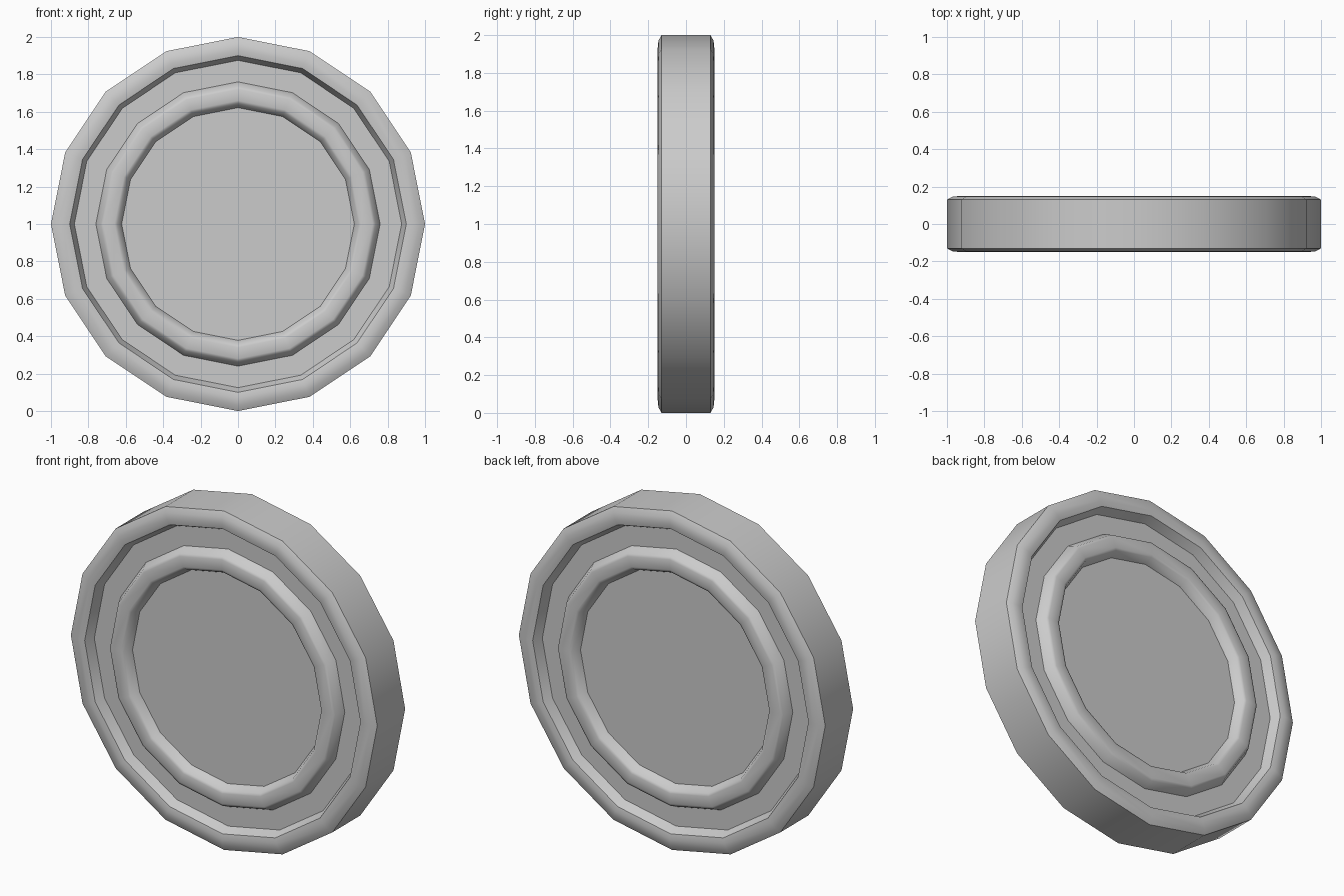
import bpy, bmesh, math

if "Cube" in bpy.data.objects:
    bpy.data.objects.remove(bpy.data.objects["Cube"])

SIDES = 16
# Radius and depth of one face, from outer tread to centre panel
half = [(1.0, 0.13), (0.97, 0.146), (0.93, 0.15), (0.90, 0.144),
        (0.875, 0.09), (0.76, 0.09), (0.735, 0.144), (0.72, 0.15),
        (0.66, 0.15), (0.645, 0.144), (0.622, 0.095)]
# Front face, then tread, then mirrored back face
profile = [(r, -y) for r, y in reversed(half)] + half

bm = bmesh.new()
rings = []
for r, y in profile:
    rings.append([bm.verts.new((r * math.cos(2 * math.pi * i / SIDES), y,
                                1 + r * math.sin(2 * math.pi * i / SIDES)))
                  for i in range(SIDES)])
for a, b in zip(rings, rings[1:]):
    for i in range(SIDES):
        j = (i + 1) % SIDES
        bm.faces.new((a[i], a[j], b[j], b[i]))

# Flat centre panels on both sides
bm.faces.new(rings[0])
bm.faces.new(rings[-1])
bmesh.ops.recalc_face_normals(bm, faces=bm.faces)

mesh = bpy.data.meshes.new("wheel_disc")
bm.to_mesh(mesh)
bm.free()
wheel = bpy.data.objects.new("wheel_disc", mesh)
bpy.context.collection.objects.link(wheel)

# Smooth tread and rim, crisp steps
bpy.context.view_layer.objects.active = wheel
wheel.select_set(True)
bpy.ops.object.shade_smooth_by_angle(angle=math.radians(50))
